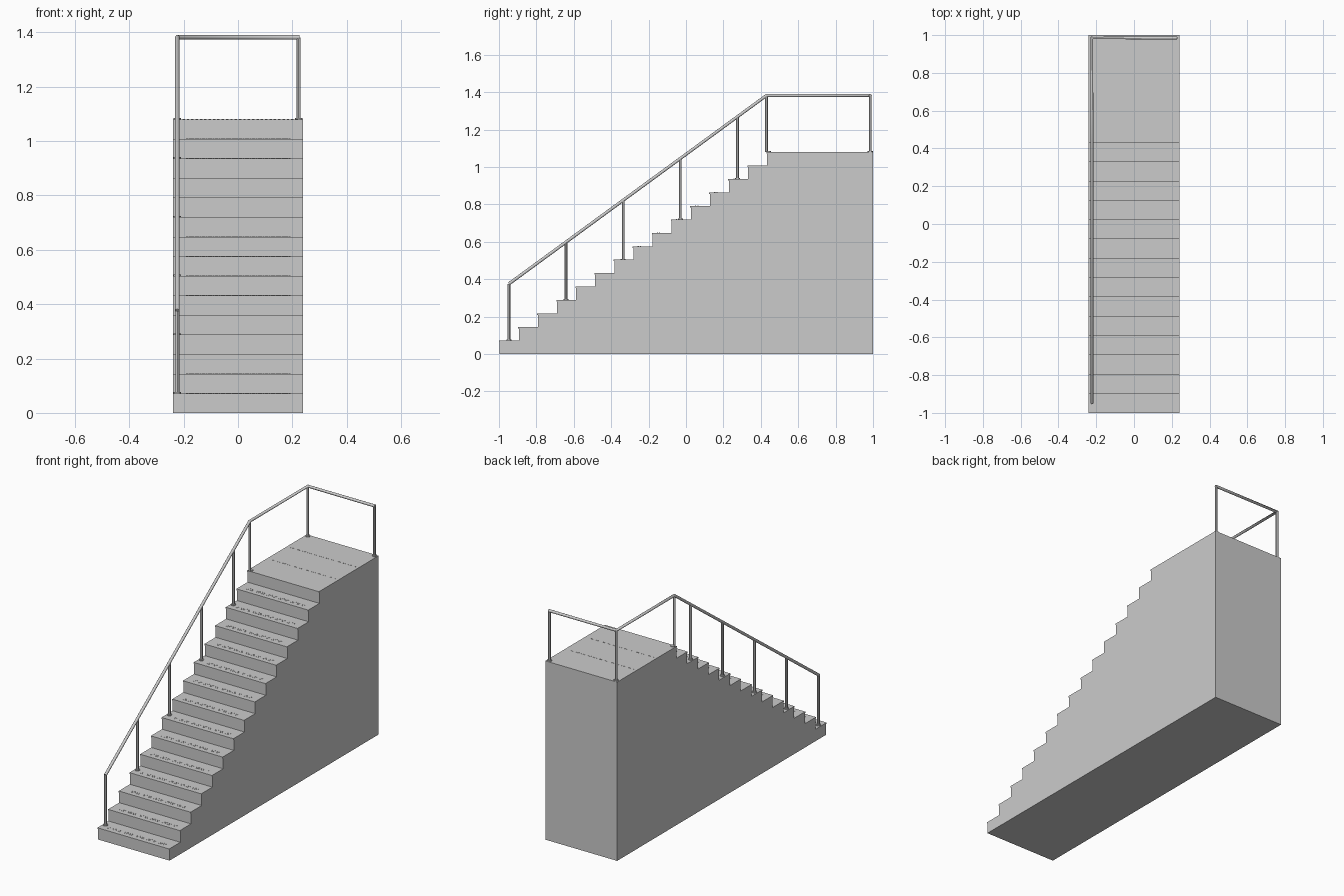
import bpy, bmesh
from mathutils import Matrix, Vector

if "Cube" in bpy.data.objects:
    bpy.data.objects.remove(bpy.data.objects["Cube"])

W, N = 0.24, 15              # half width, number of risers
RISE, RUN = 0.072, 1.43 / 14
NOSE, LIP = 0.004, 0.008     # tread overhang and lip thickness
RX, RY = 0.223, 0.985        # handrail position


def finish(bm, name):
    bmesh.ops.recalc_face_normals(bm, faces=bm.faces)
    me = bpy.data.meshes.new(name)
    bm.to_mesh(me)
    bm.free()
    ob = bpy.data.objects.new(name, me)
    bpy.context.collection.objects.link(ob)
    return ob


def add_box(bm, c, s):
    bmesh.ops.create_cube(bm, size=1, matrix=Matrix.Translation(c) @ Matrix.Diagonal((*s, 1)))


def add_rod(bm, c, r, h):
    bmesh.ops.create_cone(bm, cap_ends=True, segments=12, radius1=r, radius2=r, depth=h,
                          matrix=Matrix.Translation(c))


# Solid stair body: stepped side profile with small nosings, extruded across
pts = [(1, 0), (-1 + NOSE, 0)]
for i in range(N):
    y, z = -1 + i * RUN, (i + 1) * RISE
    if i:
        pts.append((y + NOSE, z - RISE))
    pts += [(y + NOSE, z - LIP), (y, z - LIP), (y, z)]
pts.append((1, N * RISE))
bm = bmesh.new()
face = bm.faces.new([bm.verts.new((-W, y, z)) for y, z in pts])
ext = bmesh.ops.extrude_face_region(bm, geom=[face])
bmesh.ops.translate(bm, vec=(2 * W, 0, 0),
                    verts=[v for v in ext["geom"] if isinstance(v, bmesh.types.BMVert)])
finish(bm, "stair_body")

# Anti-slip dashes on every tread, in two staggered rows
bm = bmesh.new()
for i in range(N - 1):
    for row in range(2):
        for k in range(24):
            x = -0.187 + k * 0.016 + row * 0.008
            add_box(bm, (x, -0.97 + i * RUN + row * 0.012, (i + 1) * RISE), (0.007, 0.006, 0.002))
finish(bm, "tread_grips")

# Dashed seams on the landing
bm = bmesh.new()
for y in (0.62, 0.81):
    for k in range(28):
        add_box(bm, (-0.216 + k * 0.016, y, N * RISE), (0.009, 0.004, 0.002))
finish(bm, "landing_seams")

# Posts with base flanges
low, bend = Vector((-RX, -0.947, 0.375)), Vector((-RX, 0.43, 1.382))
TOP = bend.z
posts = [(-RX, bend.y, N * RISE, TOP), (-RX, RY, N * RISE, TOP), (RX, RY, N * RISE, TOP)]
for k in range(5):
    y = low.y + k * 0.3055
    rail_z = low.z + (bend.z - low.z) * (y - low.y) / (bend.y - low.y)
    posts.append((-RX, y, (3 * k + 1) * RISE, rail_z))
bm, fl = bmesh.new(), bmesh.new()
for x, y, z0, z1 in posts:
    add_rod(bm, (x, y, (z0 + z1) / 2), 0.0075, z1 - z0)
    off = 0.012 if y == bend.y else 0
    add_rod(fl, (x, y + off, z0 + 0.002), 0.0135, 0.006)
post_ob = finish(bm, "rail_posts")
flange_ob = finish(fl, "post_flanges")

# Handrail: sloped run, level run, then across the back
cu = bpy.data.curves.new("handrail", "CURVE")
cu.dimensions = "3D"
cu.bevel_depth = 0.0085
cu.bevel_resolution = 4
cu.use_fill_caps = True
sp = cu.splines.new("POLY")
path = [low, bend, (-RX, RY, TOP), (RX + 0.004, RY, TOP)]
sp.points.add(len(path) - 1)
for p, co in zip(sp.points, path):
    p.co = (*co, 1)
rail = bpy.data.objects.new("handrail", cu)
bpy.context.collection.objects.link(rail)

# Smooth round parts
bpy.ops.object.select_all(action="DESELECT")
for ob in (post_ob, flange_ob):
    ob.select_set(True)
bpy.context.view_layer.objects.active = post_ob
bpy.ops.object.shade_smooth_by_angle()
